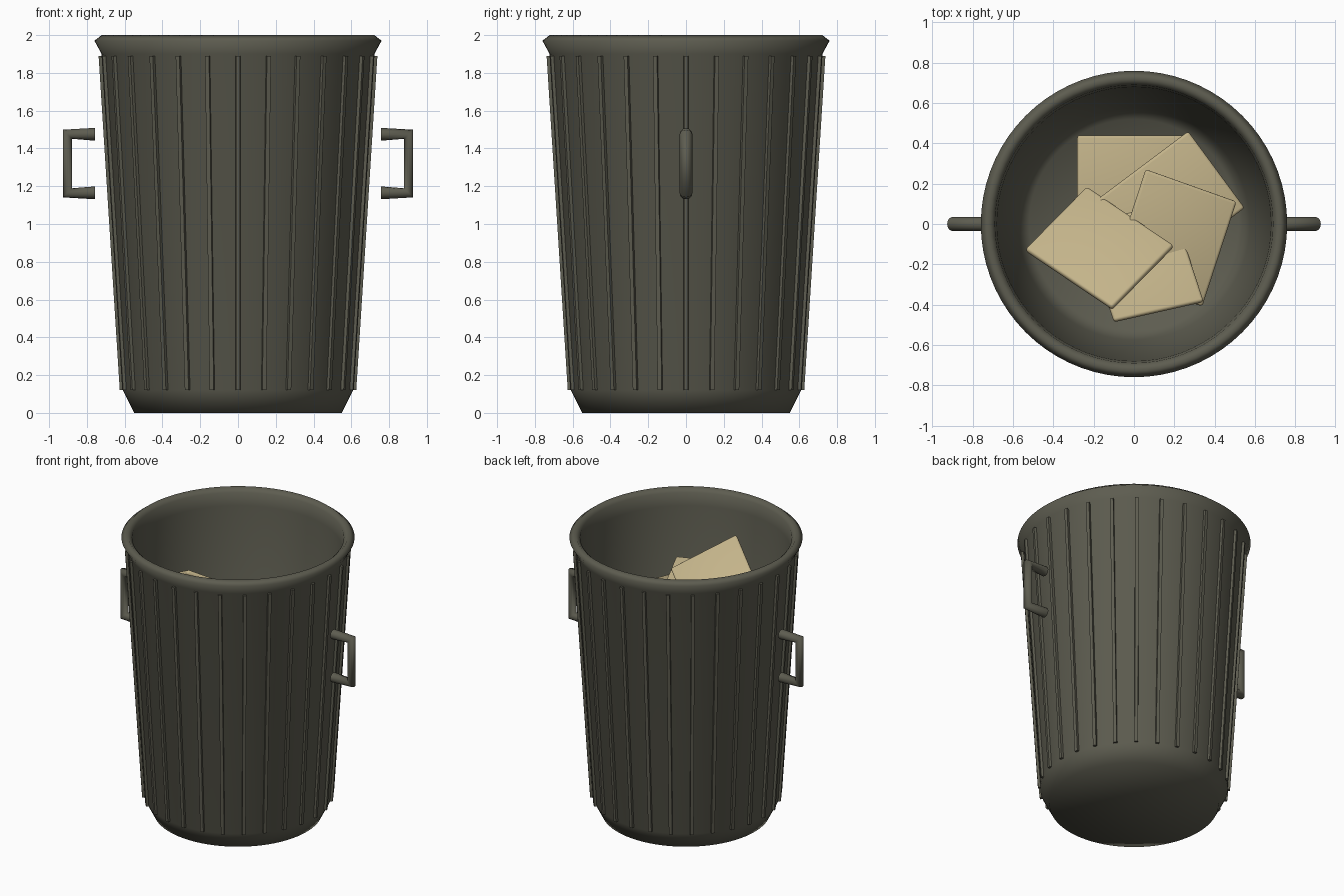
import bpy, bmesh, math
from mathutils import Vector

if "Cube" in bpy.data.objects:
    bpy.data.objects.remove(bpy.data.objects["Cube"])


def material(name, rgb):
    m = bpy.data.materials.new(name)
    m.diffuse_color = (*rgb, 1)
    m.use_nodes = True
    m.node_tree.nodes["Principled BSDF"].inputs["Base Color"].default_value = m.diffuse_color
    return m


OLIVE = material("dark olive grey", (0.11, 0.108, 0.08))
PAPER = material("tan cardboard", (0.55, 0.455, 0.255))


def finish(bm, name, mat, smooth=True):
    bmesh.ops.recalc_face_normals(bm, faces=bm.faces)
    me = bpy.data.meshes.new(name)
    bm.to_mesh(me)
    bm.free()
    me.materials.append(mat)
    for p in me.polygons:
        p.use_smooth = smooth
    ob = bpy.data.objects.new(name, me)
    bpy.context.collection.objects.link(ob)
    return ob


# bin body: lathed closed profile (outside, rolled rim, inside, inner floor)
profile = [(0, 0), (0.55, 0), (0.61, 0.12), (0.722, 1.9), (0.76, 1.97), (0.722, 2.0),
           (0.69, 1.97), (0.68, 1.88), (0.575, 0.14), (0.52, 0.07), (0, 0.07)]
bm = bmesh.new()
verts = [bm.verts.new((r, 0, z)) for r, z in profile]
edges = [bm.edges.new(pair) for pair in zip(verts, verts[1:])]
bmesh.ops.spin(bm, geom=verts + edges, cent=(0, 0, 0), axis=(0, 0, 1),
               angle=2 * math.pi, steps=72)
bmesh.ops.remove_doubles(bm, verts=bm.verts, dist=1e-5)
finish(bm, "bin_body", OLIVE)

# vertical ribs around the body
RIBS = 28
bm = bmesh.new()
for i in range(RIBS):
    a = 2 * math.pi * i / RIBS
    out = Vector((math.cos(a), math.sin(a), 0))
    side = Vector((-math.sin(a), math.cos(a), 0))
    rings = []
    for z, r in ((0.12, 0.61), (1.89, 0.722)):
        rings.append([bm.verts.new(out * (r + dr) + side * w + Vector((0, 0, z)))
                      for dr, w in ((-0.015, -0.013), (0.016, -0.011),
                                    (0.016, 0.011), (-0.015, 0.013))])
    lo, hi = rings
    bm.faces.new(lo)
    bm.faces.new(hi)
    for k in range(4):
        n = (k + 1) % 4
        bm.faces.new((lo[k], lo[n], hi[n], hi[k]))
finish(bm, "ribs", OLIVE, smooth=False)

# side handles: bent round bars
for s, label in ((-1, "left"), (1, "right")):
    cu = bpy.data.curves.new(label + "_handle", "CURVE")
    cu.dimensions = "3D"
    cu.bevel_depth = 0.034
    cu.bevel_resolution = 4
    cu.use_fill_caps = True
    sp = cu.splines.new("POLY")
    pts = [(0.757, 1.475), (0.903, 1.475), (0.903, 1.165), (0.757, 1.165)]
    sp.points.add(len(pts) - 1)
    for p, (x, z) in zip(sp.points, pts):
        p.co = (s * x, 0, z, 1)
    cu.materials.append(OLIVE)
    bpy.context.collection.objects.link(bpy.data.objects.new(label + "_handle", cu))


# loose cardboard sheets: one corner plus its two neighbouring corners
def sheet(name, c, cu, cv, thick=0.035):
    c, u, v = Vector(c), Vector(cu) - Vector(c), Vector(cv) - Vector(c)
    n = u.cross(v).normalized()
    if n.z < 0:
        n = -n
    bm = bmesh.new()
    top = [bm.verts.new(p) for p in (c, c + u, c + u + v, c + v)]
    low = [bm.verts.new(p.co - n * thick) for p in top]
    bm.faces.new(top)
    bm.faces.new(low)
    for k in range(4):
        m = (k + 1) % 4
        bm.faces.new((top[k], top[m], low[m], low[k]))
    bmesh.ops.recalc_face_normals(bm, faces=bm.faces)
    bmesh.ops.bevel(bm, geom=bm.edges[:], offset=0.014, segments=3,
                    profile=0.5, affect="EDGES")
    ob = finish(bm, name, PAPER)
    bpy.context.view_layer.objects.active = ob
    ob.select_set(True)
    bpy.ops.object.shade_smooth_by_angle(angle=math.radians(35))
    ob.select_set(False)


sheet("sheet_back", (-0.28, 0.44, 1.31), (0.28, 0.44, 1.26), (-0.28, -0.03, 1.32))
sheet("sheet_middle", (0.27, 0.46, 1.42), (0.55, 0.08, 1.40), (-0.21, 0.10, 1.46))
sheet("sheet_right", (0.06, 0.27, 1.56), (0.51, 0.11, 1.50), (-0.11, -0.25, 1.54))
sheet("sheet_front", (-0.10, -0.48, 1.63), (0.345, -0.38, 1.60), (-0.26, 0.01, 1.46))
sheet("sheet_top", (-0.11, -0.41, 1.865), (0.195, -0.10, 1.66), (-0.54, -0.12, 1.60))
